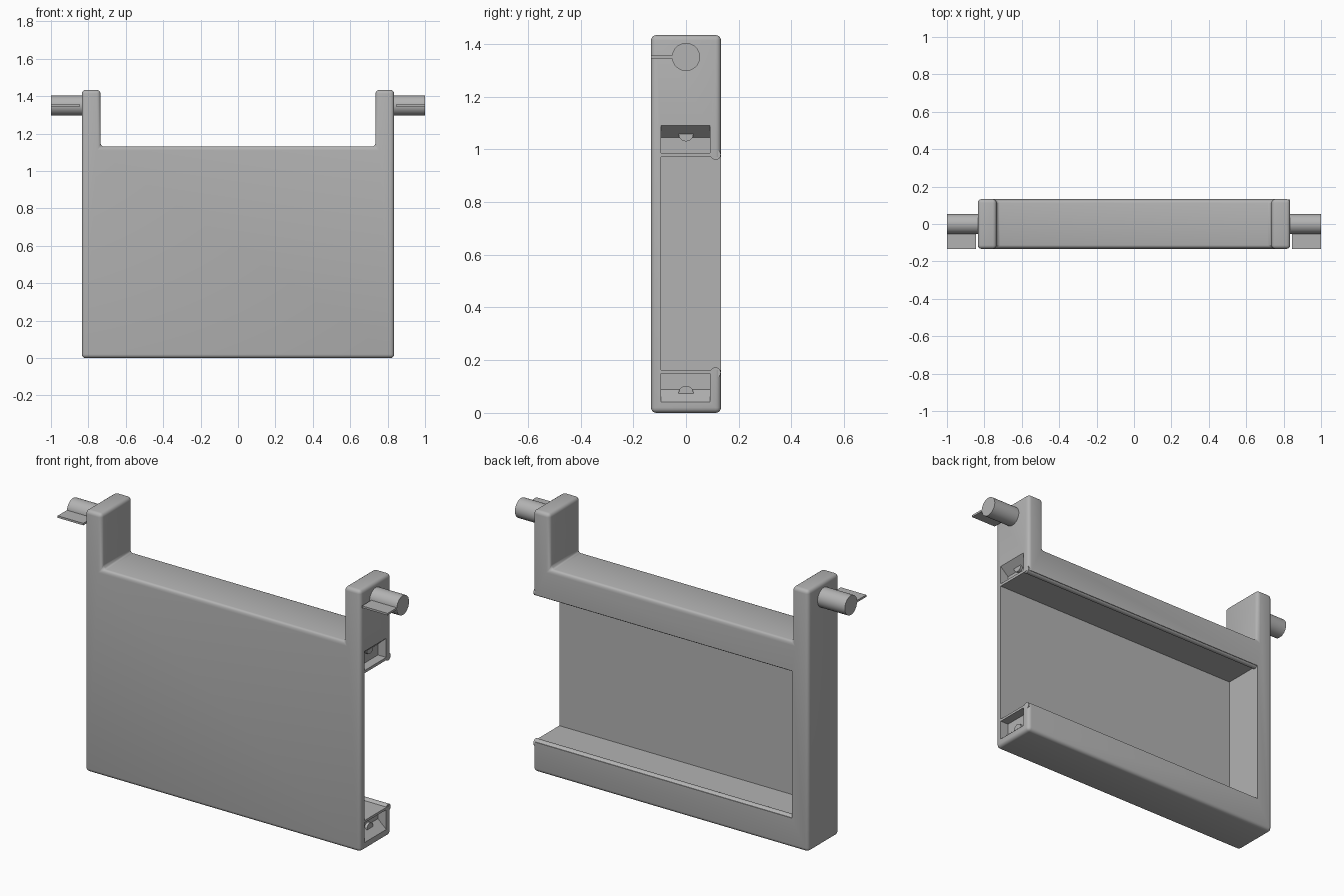
import bpy, bmesh, math
from mathutils import Vector

cube = bpy.data.objects.get("Cube")
if cube:
    bpy.data.objects.remove(cube, do_unlink=True)

grey = bpy.data.materials.new("plain grey")
grey.use_nodes = True
grey.diffuse_color = (0.45, 0.45, 0.45, 1)
grey.node_tree.nodes["Principled BSDF"].inputs["Base Color"].default_value = (0.45, 0.45, 0.45, 1)


def make(name, bm):
    bmesh.ops.recalc_face_normals(bm, faces=bm.faces)
    mesh = bpy.data.meshes.new(name)
    bm.to_mesh(mesh)
    bm.free()
    mesh.materials.append(grey)
    obj = bpy.data.objects.new(name, mesh)
    bpy.context.collection.objects.link(obj)
    return obj


def prism(name, profile, y0, y1):
    """Extrude an x-z outline along y."""
    bm = bmesh.new()
    face = bm.faces.new([bm.verts.new((x, y0, z)) for x, z in profile])
    new = bmesh.ops.extrude_face_region(bm, geom=[face])["geom"]
    bmesh.ops.translate(bm, verts=[v for v in new if isinstance(v, bmesh.types.BMVert)],
                        vec=(0, y1 - y0, 0))
    return make(name, bm)


def box(name, x0, x1, y0, y1, z0, z1):
    return prism(name, [(x0, z0), (x1, z0), (x1, z1), (x0, z1)], y0, y1)


def rod(name, x0, x1, y, z, radius, sides=48):
    bpy.ops.mesh.primitive_cylinder_add(vertices=sides, radius=radius, depth=x1 - x0,
                                        location=((x0 + x1) / 2, y, z),
                                        rotation=(0, math.pi / 2, 0))
    obj = bpy.context.object
    obj.name = name
    obj.data.materials.append(grey)
    smooth(obj)
    return obj


def smooth(obj):
    bpy.ops.object.select_all(action="DESELECT")
    obj.select_set(True)
    bpy.context.view_layer.objects.active = obj
    bpy.ops.object.shade_smooth_by_angle(angle=math.radians(30))


def apply_all(obj):
    bpy.context.view_layer.objects.active = obj
    for mod in list(obj.modifiers):
        bpy.ops.object.modifier_apply(modifier=mod.name)


W, D = 0.835, 0.133          # half width and half depth
POST, LEDGE, TOP = 0.735, 1.13, 1.433
LOW, HIGH = 0.163, 0.97      # recess floor and ceiling
FRONT = -0.095               # inner face of the front panel

# Body: slab with two upright posts and rounded edges
body = prism("body", [(-W, 0), (W, 0), (W, TOP), (POST, TOP), (POST, LEDGE),
                      (-POST, LEDGE), (-POST, TOP), (-W, TOP)], -D, D)
bevel = body.modifiers.new("rounding", "BEVEL")
bevel.width = 0.02
bevel.segments = 4
apply_all(body)

# Recess open to the back and one end, plus ramped pockets in the rails
cutters = [
    box("recess_cutter", -POST, 1, FRONT, 0.3, LOW, HIGH),
    prism("upper_pocket_cutter", [(1, 0.985), (1, 1.09), (W, 1.09), (0.785, 1.045), (0.785, 0.985)],
          FRONT, 0.091),
    prism("lower_pocket_cutter", [(1, 0.15), (1, 0.042), (W, 0.042), (0.785, 0.088), (0.785, 0.15)],
          FRONT, 0.091),
]
for cutter in cutters:
    cutter.hide_render = True
    mod = body.modifiers.new(cutter.name, "BOOLEAN")
    mod.operation = "DIFFERENCE"
    mod.solver = "EXACT"
    mod.object = cutter
apply_all(body)
for cutter in cutters:
    bpy.data.objects.remove(cutter, do_unlink=True)
smooth(body)

# Rounded retaining lips along the recess, and catches in the pockets
rod("upper_lip", -POST, W - 0.002, 0.112, 0.98, 0.02, 24)
rod("lower_lip", -POST, W - 0.002, 0.112, 0.153, 0.02, 24)
rod("upper_catch", 0.775, 0.8, 0, 1.058, 0.028, 24)
rod("lower_catch", 0.775, 0.8, 0, 0.075, 0.028, 24)

# Hinge pins, each with a thin flat tab toward the front
for side, s in (("left", 1), ("right", -1)):
    ends = sorted((s * 0.82, s * 1.0))
    rod(side + "_pin", ends[0], ends[1], 0, 1.35, 0.053)
    ends = sorted((s * 0.845, s * 1.0))
    box(side + "_tab", ends[0], ends[1], -D, -0.03, 1.345, 1.356)
